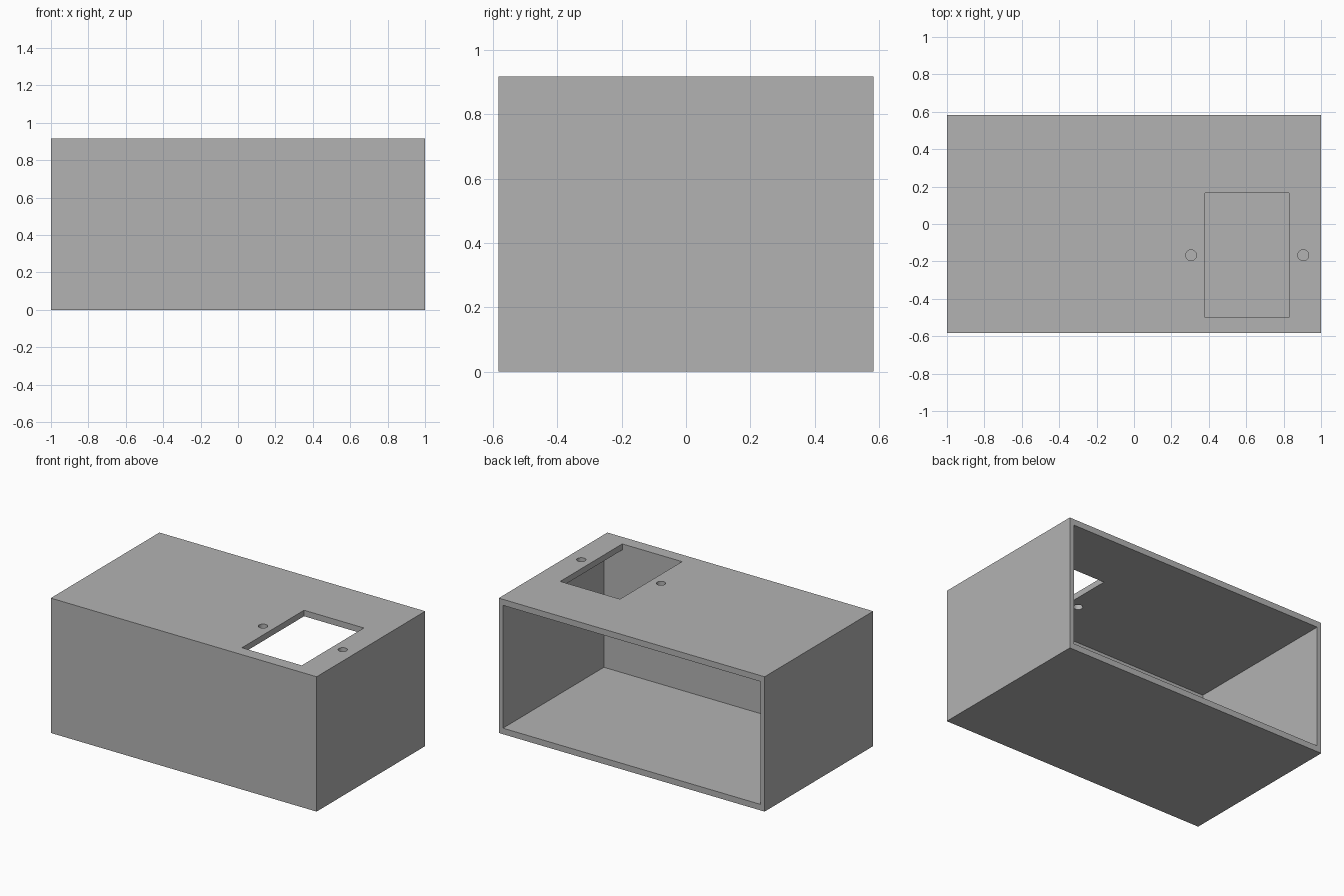
import bpy

default = bpy.data.objects.get("Cube")
if default:
    bpy.data.objects.remove(default, do_unlink=True)

# Overall size and wall thicknesses
W, D, H = 2.0, 1.167, 0.917
SIDE, SLAB, FRONT = 0.032, 0.041, 0.083

grey = bpy.data.materials.new("plain grey")
grey.use_nodes = True
color = (0.45, 0.45, 0.45, 1)
grey.diffuse_color = color
grey.node_tree.nodes["Principled BSDF"].inputs["Base Color"].default_value = color


def box(name, low, high):
    """Axis-aligned box between two corners."""
    center = [(a + b) / 2 for a, b in zip(low, high)]
    bpy.ops.mesh.primitive_cube_add(size=1, location=center)
    ob = bpy.context.object
    ob.name = name
    ob.scale = [b - a for a, b in zip(low, high)]
    bpy.ops.object.transform_apply(location=True, rotation=False, scale=True)
    ob.data.materials.append(grey)
    return ob


def cut(target, cutter):
    """Subtract the cutter and hide it."""
    mod = target.modifiers.new(cutter.name, 'BOOLEAN')
    mod.operation = 'DIFFERENCE'
    mod.solver = 'EXACT'
    mod.object = cutter
    cutter.hide_render = True
    cutter.hide_viewport = True
    cutter.display_type = 'WIRE'


# Outer case
case = box("case", (-W / 2, -D / 2, 0), (W / 2, D / 2, H))

# Cavity, open at the back
cut(case, box("cavity_cutter",
              (-W / 2 + SIDE, -D / 2 + FRONT, SLAB),
              (W / 2 - SIDE, D / 2 + 0.1, H - SLAB)))

# Rectangular opening in the top, flush with the inside of the front wall
cut(case, box("opening_cutter",
              (0.38, -D / 2 + FRONT, H - 0.2), (0.83, 0.167, H + 0.1)))

# Screw holes on both sides of the opening
for side, x in (("right", 0.305), ("left", 0.905)):
    bpy.ops.mesh.primitive_cylinder_add(vertices=32, radius=0.029, depth=0.2,
                                        location=(x, -0.167, H))
    hole = bpy.context.object
    hole.name = side + "_screw_hole_cutter"
    hole.data.materials.append(grey)
    cut(case, hole)

# Bake the cuts and remove the cutters
bpy.ops.object.select_all(action='DESELECT')
bpy.context.view_layer.objects.active = case
case.select_set(True)
for mod in list(case.modifiers):
    cutter = mod.object
    bpy.ops.object.modifier_apply(modifier=mod.name)
    bpy.data.objects.remove(cutter, do_unlink=True)

# Smooth hole walls, sharp box edges
bpy.ops.object.shade_smooth_by_angle()
